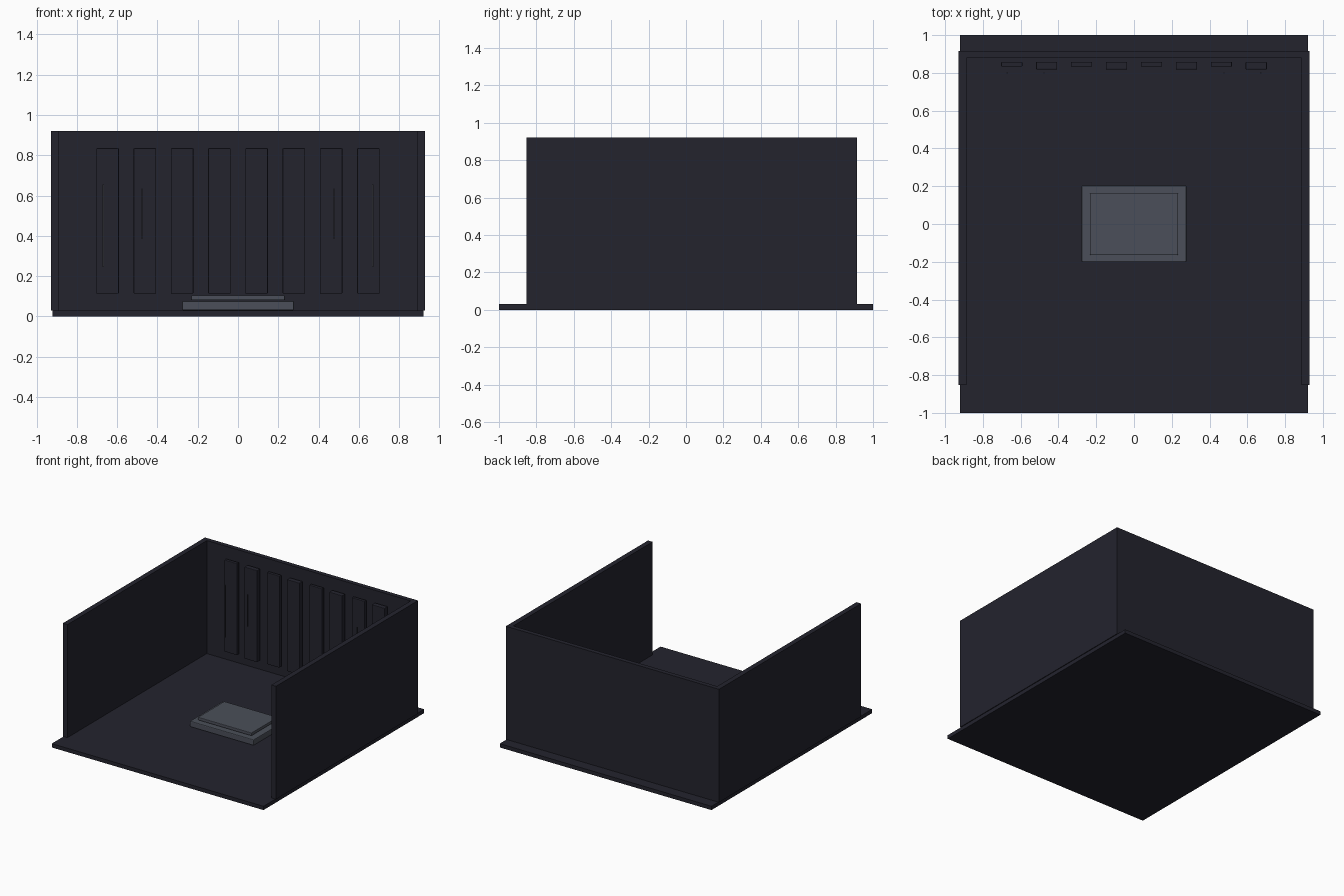
import bpy

if "Cube" in bpy.data.objects:
    bpy.data.objects.remove(bpy.data.objects["Cube"])


def material(name, rgb):
    m = bpy.data.materials.new(name)
    m.diffuse_color = (*rgb, 1)
    m.use_nodes = True
    m.node_tree.nodes["Principled BSDF"].inputs["Base Color"].default_value = m.diffuse_color
    return m


DARK = material("charcoal", (0.017, 0.017, 0.027))
SLATE = material("slate_grey", (0.070, 0.078, 0.100))
GREY = material("strip_grey", (0.055, 0.058, 0.070))


def box(name, x, y, z, mat, bevel=0.0):
    """Box spanning the (low, high) ranges on each axis."""
    bpy.ops.mesh.primitive_cube_add(size=1, location=[(a + b) / 2 for a, b in (x, y, z)])
    ob = bpy.context.object
    ob.name = name
    ob.scale = [b - a for a, b in (x, y, z)]
    bpy.ops.object.transform_apply(location=False, rotation=False, scale=True)
    ob.data.materials.append(mat)
    if bevel:
        mod = ob.modifiers.new("soft_edges", "BEVEL")
        mod.width = bevel
        mod.segments = 2
    return ob


# Room shell: floor slab, back wall and two side walls
box("floor", (-0.922, 0.922), (-1, 1), (0, 0.03), DARK)
box("back_wall", (-0.922, 0.922), (0.88, 0.915), (0.03, 0.92), DARK)
for side, s in (("left", -1), ("right", 1)):
    x = sorted((s * 0.888, s * 0.928))
    box(side + "_wall", x, (-0.853, 0.915), (0.03, 0.92), DARK)

# Row of wall panels with alternating depth
for i in range(8):
    cx = (i - 3.5) * 0.185
    front = 0.818 if i % 2 else 0.833
    box(f"wall_panel_{i + 1}", (cx - 0.056, cx + 0.056), (front, 0.858),
        (0.113, 0.835), DARK, 0.004)

# Slim light strips in front of the outer panels
for side, s in (("left", -1), ("right", 1)):
    for kind, cx, half, z in (("outer", 0.67, 0.004, (0.245, 0.655)),
                              ("inner", 0.477, 0.002, (0.385, 0.635))):
        box(f"{side}_{kind}_strip", (s * cx - half, s * cx + half),
            (0.798, 0.803), z, GREY)

# Low plinth with a smaller plate on top
box("plinth_base", (-0.278, 0.278), (-0.202, 0.204), (0.03, 0.076), SLATE, 0.006)
box("plinth_plate", (-0.233, 0.233), (-0.165, 0.162), (0.08, 0.104), SLATE, 0.004)
